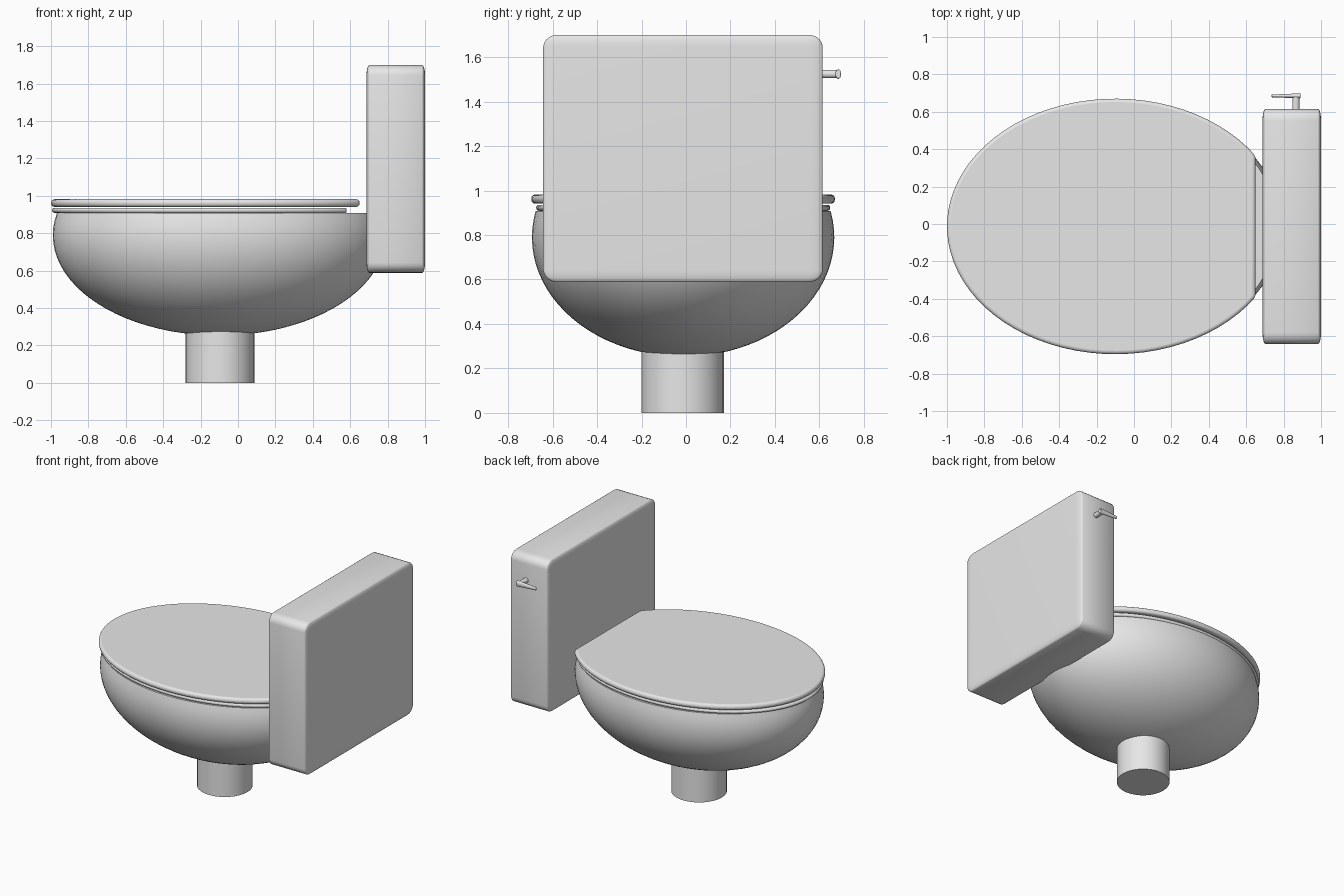
import bpy, bmesh, math
from mathutils import Matrix, Vector

if "Cube" in bpy.data.objects:
    bpy.data.objects.remove(bpy.data.objects["Cube"])

CX, CY = -0.1, -0.013
N = 64

mat = bpy.data.materials.new("porcelain_grey")
mat.diffuse_color = (0.8, 0.8, 0.8, 1)
mat.use_nodes = True
mat.node_tree.nodes["Principled BSDF"].inputs["Base Color"].default_value = mat.diffuse_color


def finish(name, bm, bevel=0, segments=3):
    bmesh.ops.recalc_face_normals(bm, faces=bm.faces)
    me = bpy.data.meshes.new(name)
    bm.to_mesh(me)
    bm.free()
    me.materials.append(mat)
    ob = bpy.data.objects.new(name, me)
    bpy.context.collection.objects.link(ob)
    if bevel:
        mod = ob.modifiers.new("round", 'BEVEL')
        mod.width, mod.segments = bevel, segments
        mod.limit_method, mod.angle_limit = 'ANGLE', math.radians(40)
    bpy.ops.object.select_all(action='DESELECT')
    ob.select_set(True)
    bpy.context.view_layer.objects.active = ob
    bpy.ops.object.shade_smooth_by_angle(angle=math.radians(40))
    return ob


def outline(a, b, back):
    """Ellipse cut straight across at x = back."""
    t0 = math.acos((back - CX) / a)
    step = (2 * math.pi - 2 * t0) / (N - 1)
    return [(CX + a * math.cos(t0 + i * step), CY + b * math.sin(t0 + i * step))
            for i in range(N)]


def bridge(bm, r1, r2):
    n = len(r1)
    for i in range(n):
        j = (i + 1) % n
        bm.faces.new((r1[i], r1[j], r2[j], r2[i]))


def ring(bm, pts, z):
    return [bm.verts.new((x, y, z)) for x, y in pts]


def cone(bm, r1, r2, depth, matrix):
    bmesh.ops.create_cone(bm, cap_ends=True, segments=32, radius1=r1,
                          radius2=r2, depth=depth, matrix=matrix)


# bowl: revolved elliptical profile, outside then flat rim then basin
A, B, C, ZC, TOP = 0.89, 0.68, 0.537, 0.79, 0.907
profile = []
end = math.asin((TOP - ZC) / C)
for i in range(1, 25):
    t = -math.pi / 2 + (end + math.pi / 2) * i / 24
    profile.append((math.cos(t), ZC + C * math.sin(t)))
for i in range(9):
    t = math.pi / 2 * i / 9
    profile.append((0.7 * math.cos(t), TOP - 0.45 * math.sin(t)))
bm = bmesh.new()
rings = []
for r, z in profile:
    rings.append(ring(bm, [(CX + A * r * math.cos(2 * math.pi * k / N),
                            CY + B * r * math.sin(2 * math.pi * k / N))
                           for k in range(N)], z))
for r1, r2 in zip(rings, rings[1:]):
    bridge(bm, r1, r2)
bm.faces.new(rings[0])
bm.faces.new(rings[-1])
finish("bowl", bm)

# pedestal
bm = bmesh.new()
cone(bm, 0.185, 0.185, 0.3, Matrix.Translation((-0.096, -0.015, 0.15)))
finish("pedestal", bm)

# seat: open ring cut straight at the back
bm = bmesh.new()
outer = outline(0.895, 0.661, 0.58)
inner = [(CX + 0.58 * math.cos(2 * math.pi * (i + 0.5) / N),
          CY + 0.44 * math.sin(2 * math.pi * (i + 0.5) / N)) for i in range(N)]
loops = [ring(bm, p, z) for p, z in
         ((outer, 0.909), (outer, 0.936), (inner, 0.936), (inner, 0.909))]
for k in range(4):
    bridge(bm, loops[k], loops[(k + 1) % 4])
finish("seat", bm, 0.012)

# lid: solid plate with rounded rim
bm = bmesh.new()
pts = outline(0.9, 0.683, 0.65)
low, high = ring(bm, pts, 0.941), ring(bm, pts, 0.982)
bridge(bm, low, high)
bm.faces.new(low)
bm.faces.new(high)
finish("lid", bm, 0.018, 4)

# tank: bevelled unit cube, then stretched
bm = bmesh.new()
bmesh.ops.create_cube(bm, size=1)
bmesh.ops.bevel(bm, geom=bm.edges[:], offset=0.05, segments=5, profile=0.5,
                affect='EDGES')
bmesh.ops.scale(bm, vec=(0.313, 1.257, 1.112), verts=bm.verts)
bmesh.ops.translate(bm, vec=(0.8435, -0.0135, 1.144), verts=bm.verts)
finish("tank", bm)

# flush handle: stem out of the tank side and a tapered lever
bm = bmesh.new()
cone(bm, 0.019, 0.019, 0.09,
     Matrix.Translation((0.866, 0.64, 1.524)) @ Matrix.Rotation(math.pi / 2, 4, 'X'))
finish("handle_stem", bm)

bm = bmesh.new()
cone(bm, 0.022, 0.012, 0.155,
     Matrix.Translation((0.8125, 0.685, 1.524))
     @ Matrix.Diagonal((1, 0.6, 1, 1))
     @ Matrix.Rotation(-math.pi / 2, 4, 'Y'))
finish("handle_lever", bm, 0.004, 2)
